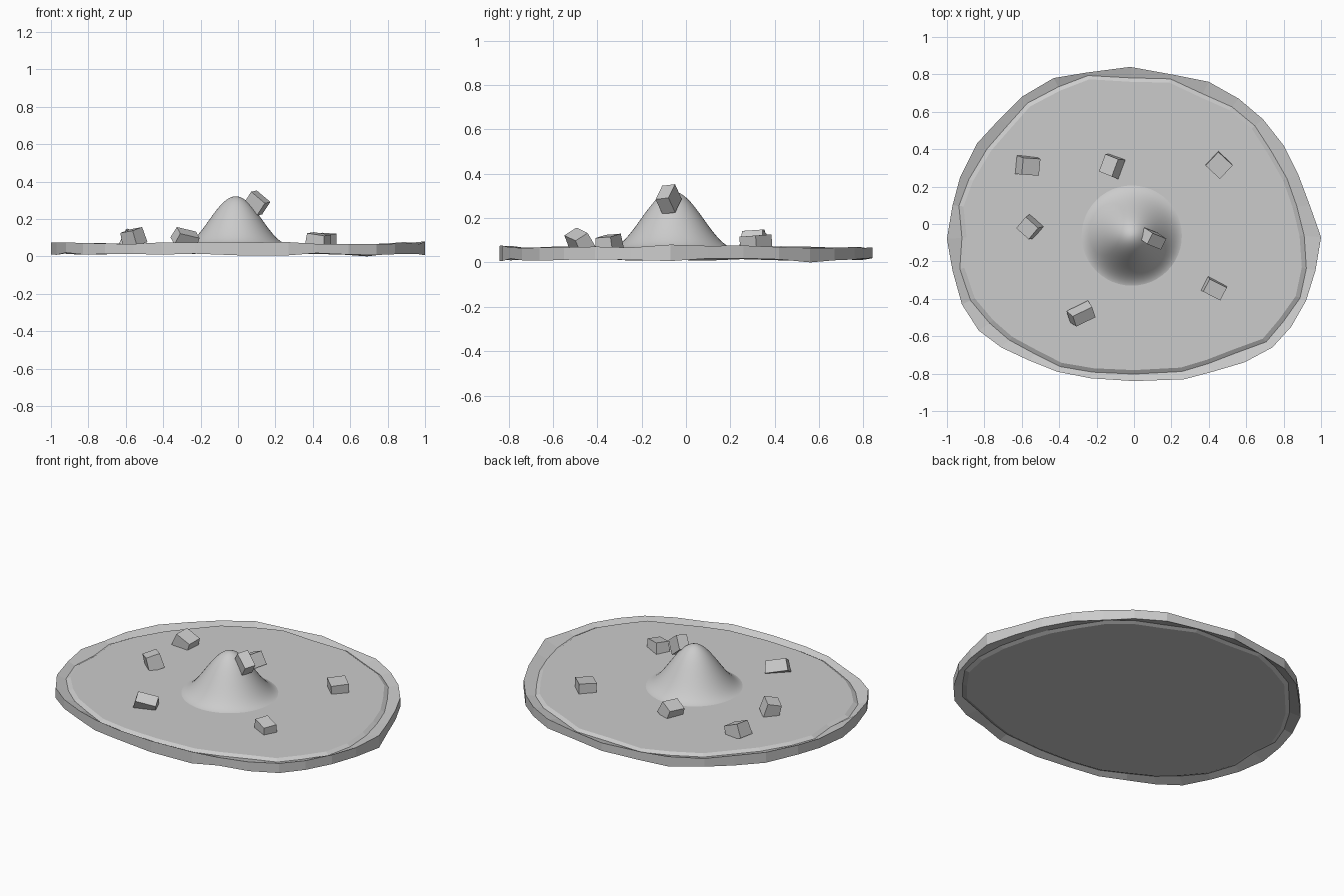
import bpy, bmesh, math, random
from mathutils import Matrix, Vector, Euler

if "Cube" in bpy.data.objects:
    bpy.data.objects.remove(bpy.data.objects["Cube"])

random.seed(4)
grey = bpy.data.materials.new("stone grey")
grey.diffuse_color = (0.6, 0.6, 0.6, 1)
grey.use_nodes = True
grey.node_tree.nodes["Principled BSDF"].inputs["Base Color"].default_value = grey.diffuse_color


def finish(name, bm, smooth=False):
    bmesh.ops.recalc_face_normals(bm, faces=bm.faces)
    mesh = bpy.data.meshes.new(name)
    bm.to_mesh(mesh)
    bm.free()
    mesh.materials.append(grey)
    for p in mesh.polygons:
        p.use_smooth = smooth
    ob = bpy.data.objects.new(name, mesh)
    bpy.context.collection.objects.link(ob)
    return ob


def loft(bm, rings):
    loops = [[bm.verts.new(p) for p in r] for r in rings]
    n = len(loops[0])
    for a, b in zip(loops, loops[1:]):
        for i in range(n):
            j = (i + 1) % n
            bm.faces.new((a[i], a[j], b[j], b[i]))
    bm.faces.new(loops[0])
    bm.faces.new(loops[-1])


# Ground slab: uneven outline, flared rim with a shallow groove inside it
outline = [(-.02, .84), (.20, .80), (.40, .76), (.56, .67), (.69, .56), (.80, .42),
           (.88, .26), (.94, .10), (1, -.07), (.97, -.25), (.92, -.41), (.84, -.55),
           (.74, -.66), (.59, -.74), (.42, -.79), (.27, -.83), (0, -.84), (-.23, -.825),
           (-.41, -.79), (-.56, -.73), (-.71, -.66), (-.83, -.57), (-.92, -.43),
           (-.97, -.25), (-1, -.08), (-.97, .10), (-.93, .25), (-.84, .43),
           (-.72, .56), (-.60, .68), (-.43, .78), (-.25, .81)]
inset = [.93, .97, .916, .935, .937, .92, .93, .927, .91, .95, .965, .95, .955, .93,
         .945, .95, .955, .96, .965, .95, .94, .93, .95, .96, .92, .965, .95, .935,
         .94, .95, .94, .98]


def ring(scales, heights):
    return [(x * s, y * s, z) for (x, y), s, z in zip(outline, scales, heights)]


n = len(outline)
one = [1] * n
inner = [s - .025 for s in inset]
top = [.071 + random.uniform(-.007, .006) for _ in one]
low = [.014 + random.uniform(-.009, .006) for _ in one]
top[8], low[8] = .080, .006
low[4] = 0
bm = bmesh.new()
loft(bm, [ring(inner, [.02] * n), ring(inset, [.03] * n), ring(one, low),
          ring(one, top), ring(inset, [.054] * n), ring(inner, [.067] * n)])
finish("ground_slab", bm)

# Smooth bell-shaped mound
R, H, base = .287, .257, .064
rings = []
for k in range(25):
    r = max(R * (1 - k / 24), .002)
    z = base + H * (1 + math.cos(math.pi * r / R)) / 2
    rings.append([(-.012 + r * math.cos(a), -.062 + r * math.sin(a), z)
                  for a in (math.tau * i / 48 for i in range(48))])
bm = bmesh.new()
loft(bm, rings)
mound = finish("mound", bm, True)
bpy.context.view_layer.objects.active = mound
mound.select_set(True)
bpy.ops.object.shade_smooth_by_angle(angle=math.radians(40))


# Loose rocks: tilted, slightly tapered blocks
def rock(name, loc, size, rot, taper=.9):
    bm = bmesh.new()
    bmesh.ops.create_cube(bm, size=1)
    turn = Euler([math.radians(a) for a in rot]).to_matrix()
    for v in bm.verts:
        s = taper if v.co.z > 0 else 1
        p = Vector((v.co.x * size[0] * s, v.co.y * size[1] * s, v.co.z * size[2]))
        v.co = turn @ p + Vector(loc)
    finish(name, bm)


rock("rock_back_left", (-.565, .31, .090), (.11, .10, .08), (4, 22, -4))
rock("rock_back_middle", (-.12, .31, .092), (.09, .11, .08), (4, -24, -22))
rock("rock_back_right", (.455, .315, .090), (.105, .10, .062), (3, 3, -43), 1)
rock("rock_left", (-.56, -.018, .100), (.10, .09, .085), (14, -8, -42))
rock("rock_front_left", (-.28, -.482, .098), (.13, .075, .07), (32, 12, 26))
rock("rock_front_right", (.43, -.347, .086), (.115, .085, .068), (4, 8, -27))
rock("rock_on_mound", (.10, -.078, .285), (.10, .065, .085), (8, 38, -22), 1)
